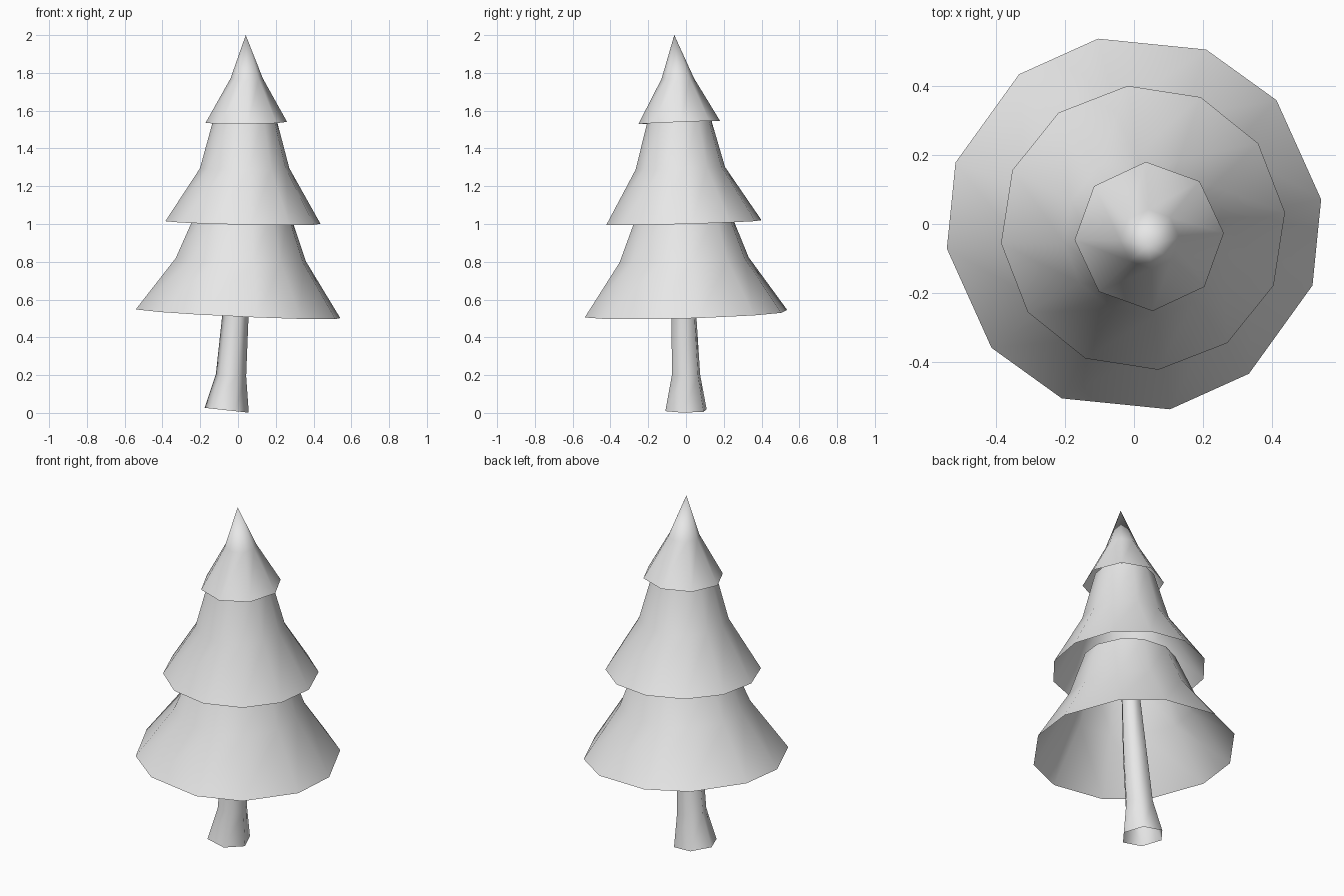
import bpy
from math import sin, cos, radians

if "Cube" in bpy.data.objects:
    bpy.data.objects.remove(bpy.data.objects["Cube"], do_unlink=True)

# One plain grey for the whole tree
grey = bpy.data.materials.new("light grey")
grey.use_nodes = True
grey.diffuse_color = (0.8, 0.8, 0.8, 1)
grey.node_tree.nodes["Principled BSDF"].inputs["Base Color"].default_value = (0.8, 0.8, 0.8, 1)


def shell(name, sides, turn, rings, apex=None, stagger=0):
    """Open skin over rings of (x, y, z, radius, x tilt, y tilt)."""
    verts, faces = [], []
    for cx, cy, cz, r, tx, ty in rings:
        for i in range(sides):
            a = radians(turn + 360 * i / sides + (stagger if i % 2 else 0))
            dx, dy = r * cos(a), r * sin(a)
            verts.append((cx + dx, cy + dy, cz + tx * dx + ty * dy))
    for k in range(len(rings) - 1):
        for i in range(sides):
            j = (i + 1) % sides
            b, t = k * sides, (k + 1) * sides
            faces.append((b + i, b + j, t + j, t + i))
    if apex:
        verts.append(apex)
        b = (len(rings) - 1) * sides
        for i in range(sides):
            faces.append((b + i, b + (i + 1) % sides, len(verts) - 1))
    mesh = bpy.data.meshes.new(name)
    mesh.from_pydata(verts, [], faces)
    mesh.materials.append(grey)
    mesh.shade_smooth()
    obj = bpy.data.objects.new(name, mesh)
    bpy.context.collection.objects.link(obj)
    return obj


# Leaning six-sided trunk with a flared, open foot
shell("trunk", 6, -8, [
    (-0.06, 0.0, 0.014, 0.118, -0.11, 0.0),
    (-0.037, 0.0, 0.2, 0.081, -0.06, 0.0),
    (-0.015, -0.01, 0.5, 0.071, 0.0, 0.0),
    (0.01, -0.02, 0.9, 0.052, 0.0, 0.0)])

# Three hollow skirts of foliage, each tucked under the next
shell("lower_foliage", 12, 7.5, [
    (0.0, 0.0, 0.525, 0.546, -0.046, 0.028),
    (0.015, -0.01, 0.81, 0.348, -0.03, 0.035),
    (0.025, -0.01, 1.06, 0.25, 0.0, 0.0)], stagger=3.5)

shell("middle_foliage", 12, 6.2, [
    (0.026, -0.011, 1.008, 0.413, -0.02, 0.028),
    (0.035, -0.03, 1.295, 0.238, 0.0, 0.03),
    (0.037, -0.035, 1.58, 0.161, 0.0, 0.0)])

shell("top_foliage", 8, 2.6, [
    (0.044, -0.036, 1.538, 0.216, 0.01, 0.04),
    (0.046, -0.044, 1.77, 0.086, 0.0, 0.03)], apex=(0.041, -0.062, 2.0))
